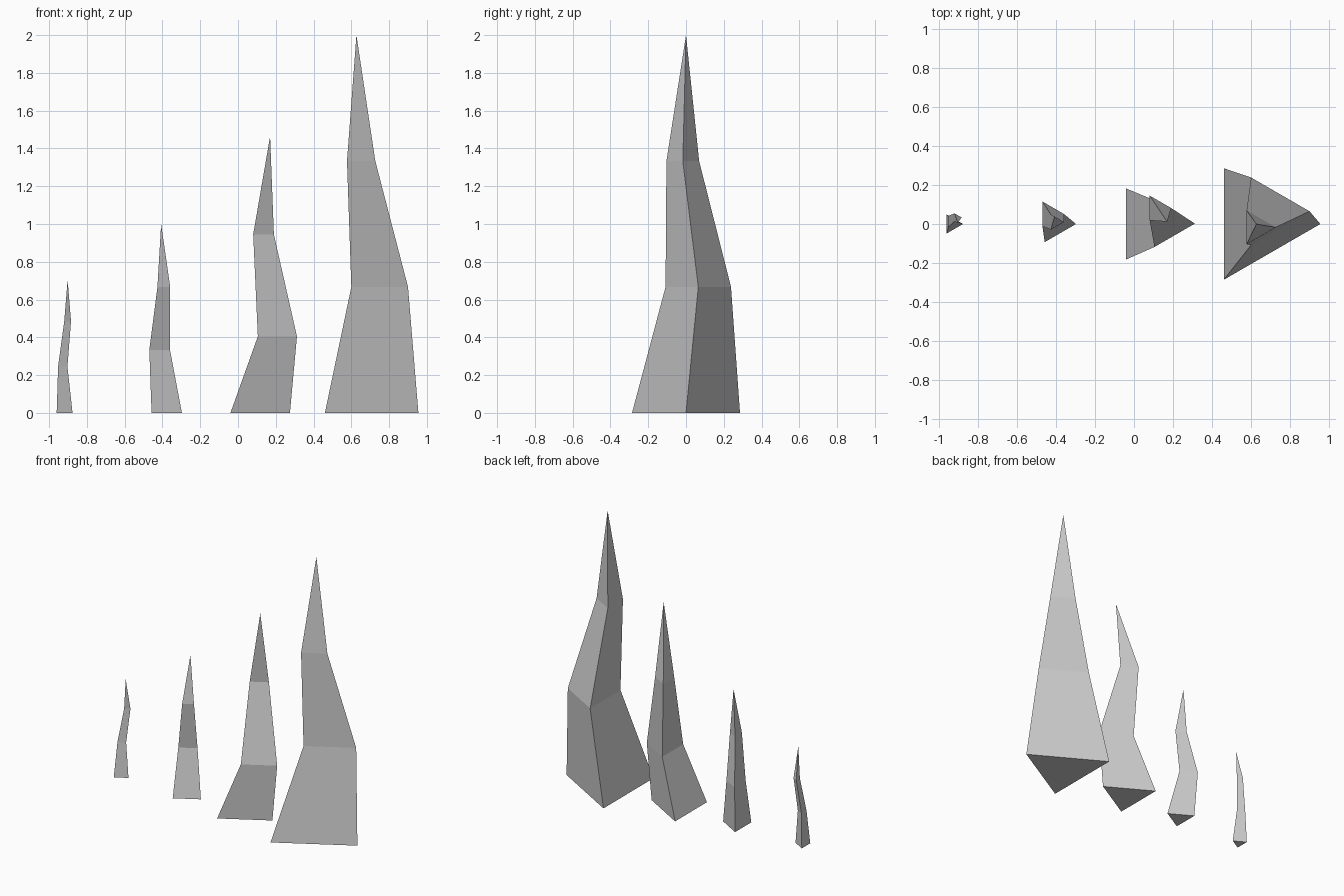
import bpy, bmesh
from math import cos, sin, tau

if "Cube" in bpy.data.objects:
    bpy.data.objects.remove(bpy.data.objects["Cube"])


def spike(name, rings, tip):
    """Three-sided spike: rings of (x, y, z, radius) closed by a point."""
    bm = bmesh.new()
    loops = []
    for x, y, z, r in rings:
        loops.append([bm.verts.new((x + r * cos(tau * i / 3), y + r * sin(tau * i / 3), z))
                      for i in range(3)])
    top = bm.verts.new(tip)
    bm.faces.new(loops[0][::-1])
    for a, b in zip(loops, loops[1:]):
        for i in range(3):
            j = (i + 1) % 3
            bm.faces.new((a[i], a[j], b[j], b[i]))
    for i in range(3):
        bm.faces.new((loops[-1][i], loops[-1][(i + 1) % 3], top))
    bmesh.ops.recalc_face_normals(bm, faces=bm.faces)
    mesh = bpy.data.meshes.new(name)
    bm.to_mesh(mesh)
    bm.free()
    bpy.context.collection.objects.link(bpy.data.objects.new(name, mesh))


# Four crooked spikes, smallest to largest
spike("tiny_spike",
      [(-.932, 0, 0, .056), (-.936, .012, .245, .033), (-.908, .034, .485, .024)],
      (-.902, .005, .705))
spike("small_spike",
      [(-.404, 0, 0, .107), (-.433, .052, .333, .073), (-.404, .01, .667, .045)],
      (-.407, .038, 1.0))
spike("medium_spike",
      [(.065, 0, 0, .21), (.174, .002, .405, .138), (.117, .082, .945, .073)],
      (.17, .012, 1.465))
spike("large_spike",
      [(.625, 0, 0, .33), (.70, .065, .667, .20), (.627, -.017, 1.333, .10)],
      (.627, 0, 2.0))
